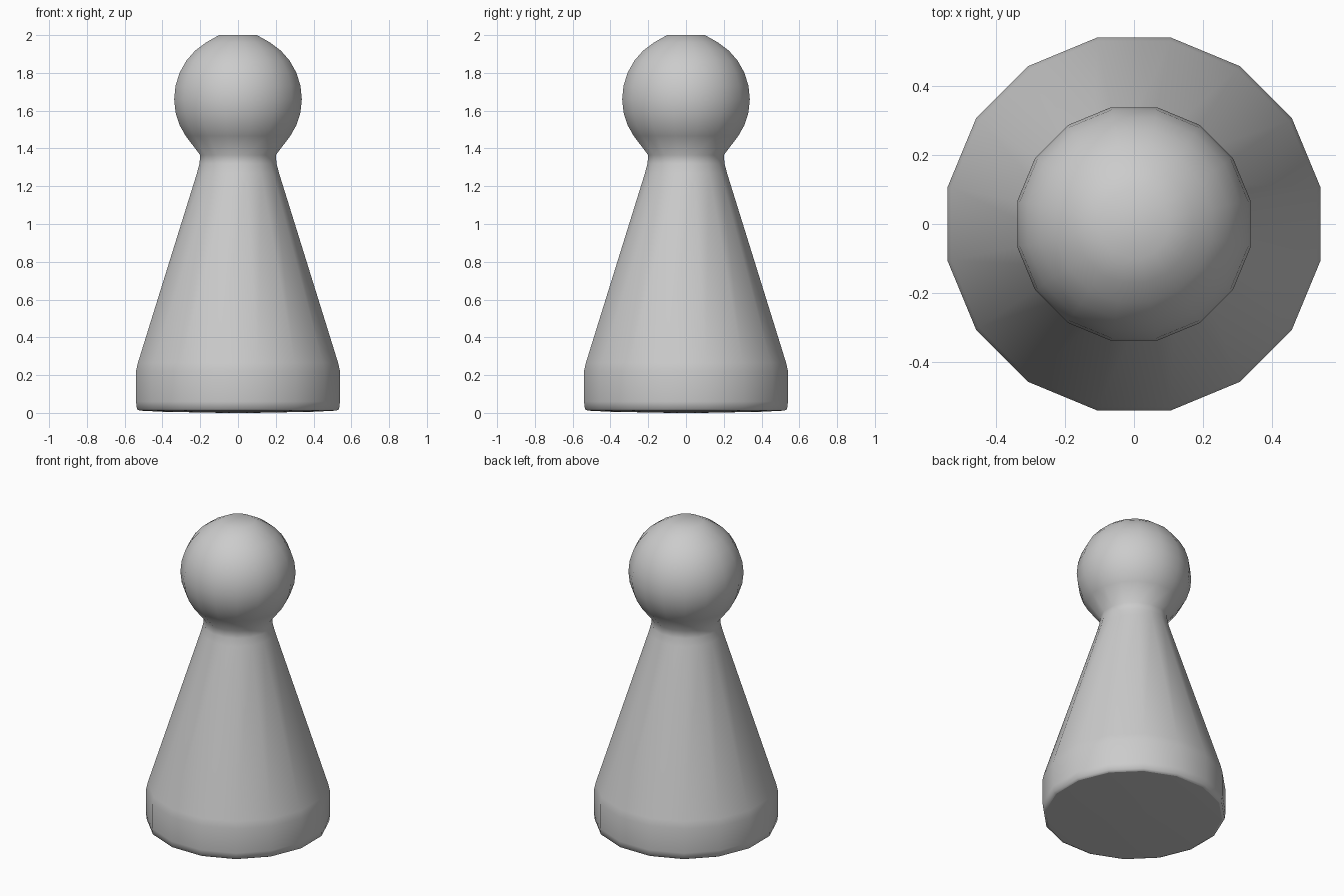
import bpy, bmesh
from math import sin, cos, pi, radians

if "Cube" in bpy.data.objects:
    bpy.data.objects.remove(bpy.data.objects["Cube"])

SIDES = 16
FIX = 1 / cos(pi / SIDES)      # profile is measured across the flats

# Silhouette (radius, z): underside, foot band, cone, neck
profile = [(0.08, 0.0), (0.40, 0.006), (0.52, 0.012), (0.535, 0.02), (0.54, 0.06),
           (0.54, 0.22), (0.53, 0.265), (0.217, 1.27), (0.204, 1.32), (0.20, 1.365)]

# Round head, ending in a small flat crown
HEAD_Z, HEAD_R = 1.66, 0.338
for deg in (-35, -24, -12, 0, 12, 24, 36, 48, 60):
    a = radians(deg)
    rz = 0.348 if deg > 0 else HEAD_R
    profile.append((HEAD_R * cos(a), HEAD_Z + rz * sin(a)))
profile.append((0.10, 2.0))

# Lathe the profile into a 16-sided body with a flat side facing front
bm = bmesh.new()
rings = []
for r, z in profile:
    rings.append([bm.verts.new((r * FIX * cos(2 * pi * (i + 0.5) / SIDES),
                                r * FIX * sin(2 * pi * (i + 0.5) / SIDES), z))
                  for i in range(SIDES)])
for low, high in zip(rings, rings[1:]):
    for i in range(SIDES):
        j = (i + 1) % SIDES
        bm.faces.new((low[i], low[j], high[j], high[i]))
bm.faces.new(rings[0][::-1])
bm.faces.new(rings[-1])
for f in bm.faces:
    f.smooth = True

# Crisp rim around the underside
bm.edges.ensure_lookup_table()
for e in bm.edges:
    if all(v in rings[2] for v in e.verts):
        e.smooth = False

mesh = bpy.data.meshes.new("game_piece")
bm.to_mesh(mesh)
bm.free()
piece = bpy.data.objects.new("game_piece", mesh)
bpy.context.collection.objects.link(piece)
